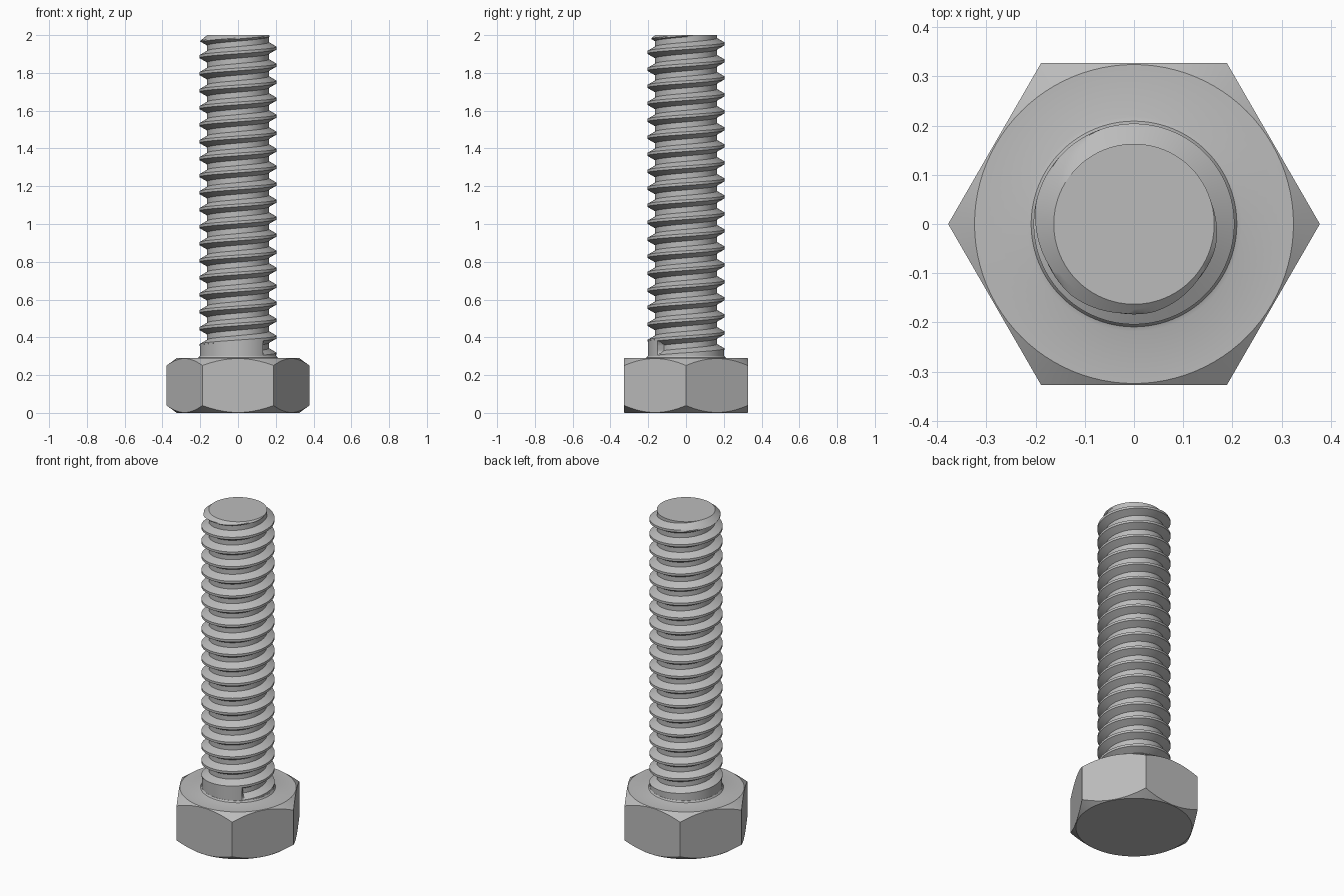
import bpy, bmesh
from math import cos, sin, pi, radians, tan, floor

if "Cube" in bpy.data.objects:
    bpy.data.objects.remove(bpy.data.objects["Cube"], do_unlink=True)

APOTHEM, HEAD_H = 0.327, 0.29        # hex head
MAJOR, ROOT = 0.204, 0.163           # thread radii
PITCH, TOP = 0.09, 2.0
START_ANGLE, START_Z = radians(-45), 0.345   # where the groove begins
SEG = 96

steel = bpy.data.materials.new("steel grey")
steel.use_nodes = True
steel.diffuse_color = (0.5, 0.5, 0.5, 1)
steel.node_tree.nodes["Principled BSDF"].inputs["Base Color"].default_value = (0.5, 0.5, 0.5, 1)


def finish(name, bm):
    bmesh.ops.remove_doubles(bm, verts=bm.verts, dist=0.0002)
    bmesh.ops.recalc_face_normals(bm, faces=bm.faces)
    mesh = bpy.data.meshes.new(name)
    bm.to_mesh(mesh)
    bm.free()
    ob = bpy.data.objects.new(name, mesh)
    bpy.context.collection.objects.link(ob)
    mesh.materials.append(steel)
    bpy.ops.object.select_all(action='DESELECT')
    ob.select_set(True)
    bpy.context.view_layer.objects.active = ob
    bpy.ops.object.shade_smooth_by_angle(angle=radians(25))
    return ob


def bridge(bm, a, b, closed=True):
    n = len(a)
    for i in range(n if closed else n - 1):
        j = (i + 1) % n
        bm.faces.new((a[i], a[j], b[j], b[i]))


def polar(bm, r, a, z):
    return bm.verts.new((r * cos(a), r * sin(a), z))


# Hex head: hexagonal walls meeting conical chamfers above and below
bm = bmesh.new()
angles = [2 * pi * i / SEG for i in range(SEG)]
hexr = [APOTHEM / cos((a % (pi / 3)) - pi / 6) for a in angles]
drop = [(r - APOTHEM + 0.003) * tan(radians(36)) for r in hexr]
inner = APOTHEM - 0.003
rings = [
    [polar(bm, inner, a, 0) for a in angles],
    [polar(bm, r, a, d) for a, r, d in zip(angles, hexr, drop)],
    [polar(bm, r, a, HEAD_H - d) for a, r, d in zip(angles, hexr, drop)],
    [polar(bm, inner, a, HEAD_H) for a in angles],
]
# Small fillet running up into the shank
for r, z in ((0.218, 0.0), (0.209, 0.003), (0.203, 0.012), (0.19, 0.014)):
    rings.append([polar(bm, r, a, HEAD_H + z) for a in angles])
for lower, upper in zip(rings, rings[1:]):
    bridge(bm, lower, upper)
bm.faces.new(rings[0][::-1])
finish("hex_head", bm)


# Threaded shank: one groove profile swept along a helix and clipped at both ends
def groove_radius(u):
    crest, root = 0.08, 0.32          # half widths as fractions of the pitch
    d = abs(u - 0.5)
    if d <= root / 2:
        return ROOT
    if d >= 0.5 - crest:
        return MAJOR
    return ROOT + (MAJOR - ROOT) * (d - root / 2) / (0.5 - crest - root / 2)


bm = bmesh.new()
samples = [0, 0.08, 0.15, 0.21, 0.28, 0.34, 0.42, 0.5, 0.58, 0.66, 0.72, 0.79, 0.85, 0.92, 1]
turns = floor((TOP - START_Z) / PITCH) + 3
previous = None
for i in range(-SEG, turns * SEG):
    angle = START_ANGLE + 2 * pi * i / SEG
    column = []
    for u in samples:
        z = START_Z + PITCH * (i / SEG + u - 0.5)
        z = min(max(z, HEAD_H), TOP)
        local = (z - START_Z) / PITCH - i / SEG + 0.5
        r = groove_radius(local - floor(local)) if i >= 0 else MAJOR - 0.002
        r = min(r, ROOT + (TOP - z) * 1.2)
        column.append(polar(bm, r, angle, z))
    if previous:
        bridge(bm, previous, column, closed=False)
    previous = column
bmesh.ops.dissolve_degenerate(bm, dist=0.0002, edges=bm.edges)
cap = [polar(bm, ROOT, a, TOP) for a in angles]
bm.faces.new(cap)
finish("threaded_shank", bm)
